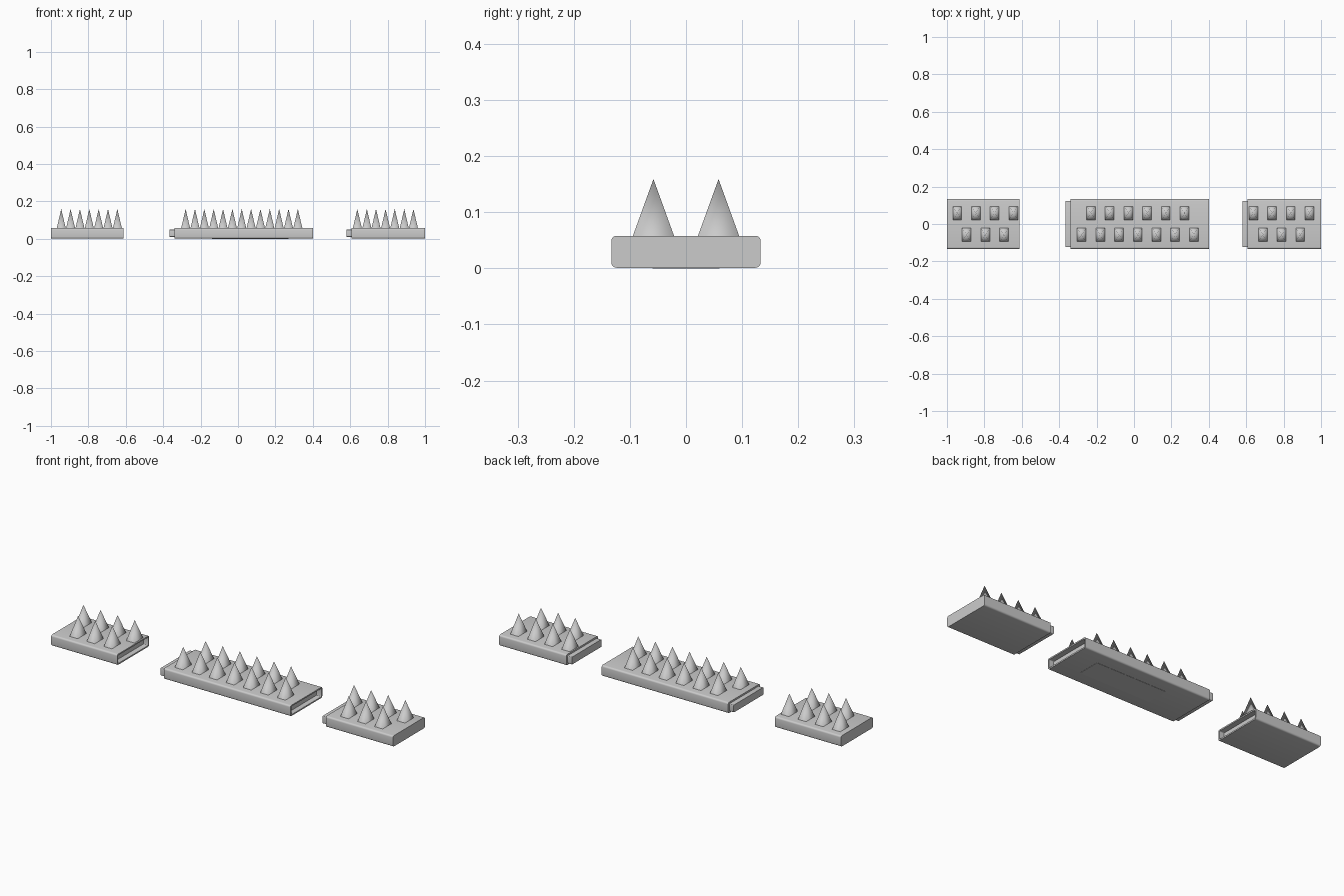
import bpy, bmesh, math

if "Cube" in bpy.data.objects:
    bpy.data.objects.remove(bpy.data.objects["Cube"])

HW, Z0, Z1 = 0.133, 0.001, 0.058     # base half width, bottom, top
ZC, HH = (Z0 + Z1) / 2, (Z1 - Z0) / 2
ROW_Y = 0.058


def ring(bm, x, inset, r):
    # rounded-rectangle section across x
    w, h = HW - inset, HH - inset
    vs = []
    for k, (sy, sz) in enumerate([(1, 1), (-1, 1), (-1, -1), (1, -1)]):
        for i in range(5):
            a = math.pi / 2 * (k + i / 4)
            vs.append(bm.verts.new((x, sy * (w - r) + r * math.cos(a),
                                    ZC + sz * (h - r) + r * math.sin(a))))
    return vs


def finish(bm, name):
    bmesh.ops.recalc_face_normals(bm, faces=bm.faces)
    me = bpy.data.meshes.new(name)
    bm.to_mesh(me)
    bm.free()
    ob = bpy.data.objects.new(name, me)
    bpy.context.collection.objects.link(ob)
    return ob


def base(name, x0, x1, tongue, socket):
    secs = []
    if tongue:
        secs += [(x0 - 0.026, 0.009, 0.004), (x0, 0.009, 0.004)]
    secs += [(x0, 0, 0.009), (x1, 0, 0.009)]
    if socket:
        secs += [(x1, 0.007, 0.004), (x1 - 0.028, 0.007, 0.004)]
    bm = bmesh.new()
    rings = [ring(bm, *s) for s in secs]
    for a, b in zip(rings, rings[1:]):
        n = len(a)
        for i in range(n):
            bm.faces.new((a[i], a[(i + 1) % n], b[(i + 1) % n], b[i]))
    bm.faces.new(rings[0])
    bm.faces.new(rings[-1])
    ob = finish(bm, name)
    bpy.context.view_layer.objects.active = ob
    ob.select_set(True)
    bpy.ops.object.shade_smooth_by_angle(angle=math.radians(35))
    ob.select_set(False)


def spikes(name, back, front):
    # rows of smooth-shaded rectangular pyramids; each row is (first x, count)
    bm = bmesh.new()
    for y, (x0, n) in ((ROW_Y, back), (-ROW_Y, front)):
        for i in range(n):
            x = x0 + 0.1 * i
            q = [bm.verts.new((x + sx * 0.024, y + sy * 0.037, Z1 - 0.001))
                 for sx, sy in ((-1, -1), (1, -1), (1, 1), (-1, 1))]
            tip = bm.verts.new((x, y, 0.159))
            for k in range(4):
                bm.faces.new((q[k], q[(k + 1) % 4], tip)).smooth = True
    finish(bm, name)


# left end: socket only
base("left_base", -1.0, -0.613, False, True)
spikes("left_spikes", (-0.945, 4), (-0.895, 3))
# middle section: tongue and socket
base("middle_base", -0.34, 0.40, True, True)
spikes("middle_spikes", (-0.23, 6), (-0.28, 7))
# right end: tongue only
base("right_base", 0.607, 1.0, True, False)
spikes("right_spikes", (0.638, 4), (0.689, 3))

# thin pad under the middle section
bm = bmesh.new()
bmesh.ops.create_cube(bm, size=1)
for v in bm.verts:
    v.co = (0.065 + v.co.x * 0.41, v.co.y * 0.12, 0.001 + v.co.z * 0.002)
finish(bm, "bottom_pad")
